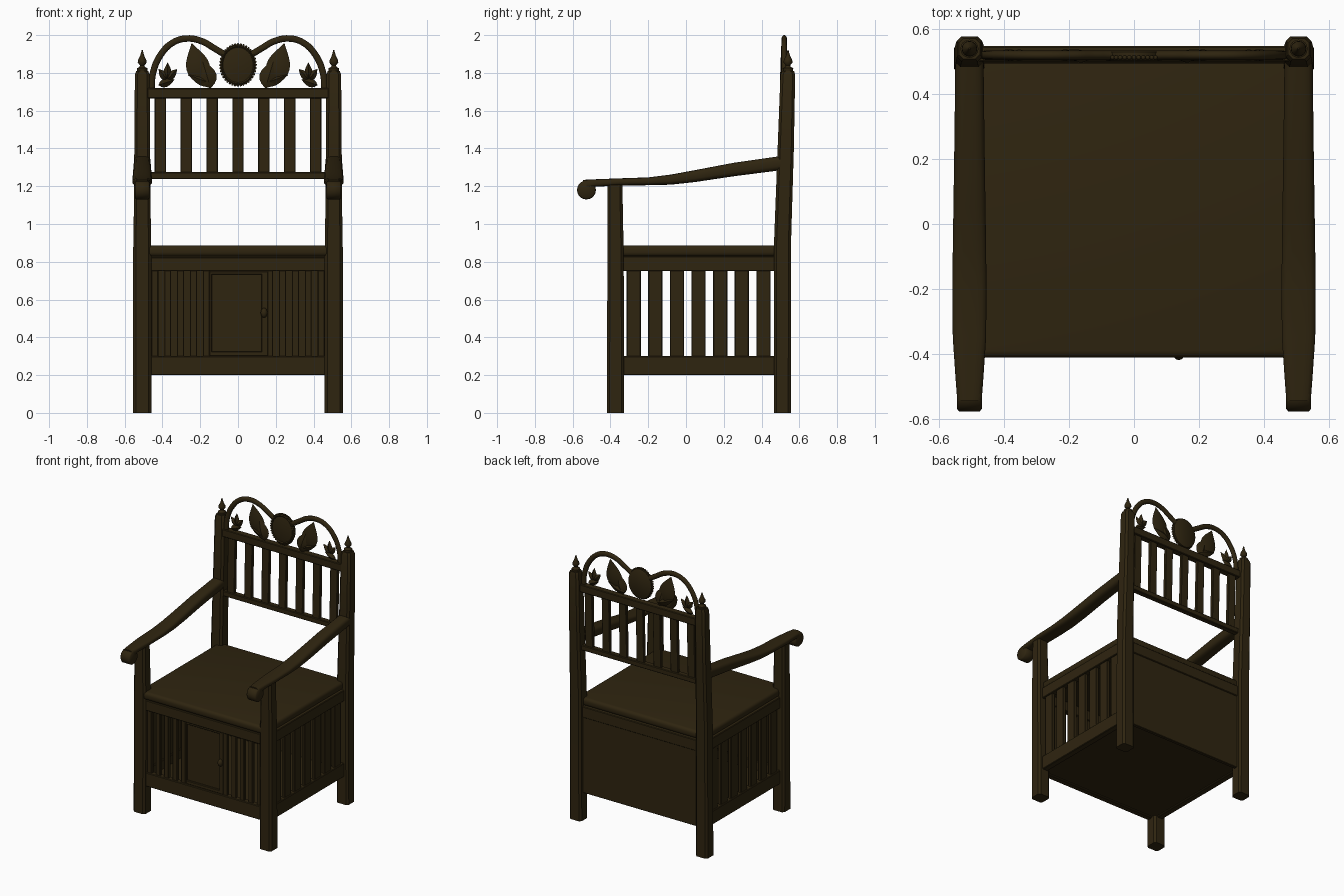
import bpy, bmesh, math
from mathutils import Vector

if "Cube" in bpy.data.objects:
    bpy.data.objects.remove(bpy.data.objects["Cube"])

wood = bpy.data.materials.new("dark brown wood")
wood.diffuse_color = (0.028, 0.018, 0.005, 1)
wood.use_nodes = True
wood.node_tree.nodes["Principled BSDF"].inputs["Base Color"].default_value = wood.diffuse_color


def finish(name, bm, bevel=0.0, segs=2, angle=35):
    bmesh.ops.recalc_face_normals(bm, faces=bm.faces)
    if bevel:
        bmesh.ops.bevel(bm, geom=bm.edges[:], offset=bevel, segments=segs,
                        profile=0.5, affect='EDGES')
    me = bpy.data.meshes.new(name)
    bm.to_mesh(me)
    bm.free()
    me.materials.append(wood)
    me.shade_smooth()
    me.set_sharp_from_angle(angle=math.radians(angle))
    ob = bpy.data.objects.new(name, me)
    bpy.context.collection.objects.link(ob)
    return ob


def box(name, x0, x1, y0, y1, z0, z1, bevel=0.004, segs=1):
    bm = bmesh.new()
    bmesh.ops.create_cube(bm, size=1)
    for v in bm.verts:
        v.co = Vector(((x0 + x1) / 2 + v.co.x * (x1 - x0),
                       (y0 + y1) / 2 + v.co.y * (y1 - y0),
                       (z0 + z1) / 2 + v.co.z * (z1 - z0)))
    return finish(name, bm, bevel, segs)


def loft(name, rings, angle=35):
    bm = bmesh.new()
    vr = [[bm.verts.new(p) for p in r] for r in rings]
    n = len(vr[0])
    for a, b in zip(vr, vr[1:]):
        for i in range(n):
            bm.faces.new((a[i], a[(i + 1) % n], b[(i + 1) % n], b[i]))
    bm.faces.new(vr[0])
    bm.faces.new(vr[-1])
    return finish(name, bm, angle=angle)


def post_ring(cx, cy, z, hx, hy, c=0.014):
    pts = [(hx, hy - c), (hx - c, hy), (c - hx, hy), (-hx, hy - c),
           (-hx, c - hy), (c - hx, -hy), (hx - c, -hy), (hx, c - hy)]
    return [(cx + x, cy + y, z) for x, y in pts]


def round_ring(cx, cy, z, r, n=16):
    return [(cx + r * math.cos(2 * math.pi * i / n),
             cy + r * math.sin(2 * math.pi * i / n), z) for i in range(n)]


def leaf(name, base, tip, width, y=0.52, thick=0.018):
    # pointed leaf with a raised midrib
    b, t = Vector(base), Vector(tip)
    d = t - b
    side = Vector((-d.y, d.x)).normalized() * width / 2
    rings = []
    for i in range(11):
        u = i / 10
        w = max(0.03, math.sin(math.pi * u ** 0.75))
        p = b + d * u
        l, r = p + side * w, p - side * w
        rings.append([(l.x, y, l.y), (p.x, y - thick * w, p.y),
                      (r.x, y, r.y), (p.x, y + thick * w, p.y)])
    loft(name, rings)


def tube(name, pts, r, y=0.52, depth=0.8):
    # flattened rail following a smooth path in the xz plane
    cu = bpy.data.curves.new(name, 'CURVE')
    cu.dimensions = '3D'
    cu.bevel_depth = r
    cu.bevel_resolution = 3
    cu.resolution_u = 6
    cu.use_fill_caps = True
    cu.materials.append(wood)
    sp = cu.splines.new('BEZIER')
    sp.bezier_points.add(len(pts) - 1)
    for bp, (x, z) in zip(sp.bezier_points, pts):
        bp.co = (x, 0, z)
        bp.handle_left_type = bp.handle_right_type = 'AUTO'
    ob = bpy.data.objects.new(name, cu)
    ob.location.y = y
    ob.scale.y = depth
    bpy.context.collection.objects.link(ob)


# parts repeated on both sides
for s, side in ((-1, "left"), (1, "right")):
    X = s * 0.507
    # legs and leaning back posts
    loft(side + "_front_leg", [post_ring(X, -0.373, 0, 0.048, 0.046),
                               post_ring(X, -0.373, 0.85, 0.048, 0.043),
                               post_ring(X, -0.376, 1.22, 0.042, 0.039)])
    loft(side + "_back_post", [post_ring(X, 0.510, 0, 0.048, 0.045),
                               post_ring(X, 0.511, 0.9, 0.046, 0.045),
                               post_ring(X, 0.528, 1.4, 0.042, 0.043),
                               post_ring(X, 0.539, 1.79, 0.039, 0.039),
                               post_ring(X, 0.540, 1.81, 0.032, 0.032)])
    # turned finial
    prof = [(0.026, 1.805), (0.028, 1.825), (0.014, 1.832), (0.012, 1.84),
            (0.024, 1.855), (0.022, 1.868), (0.011, 1.89), (0.003, 1.92)]
    loft(side + "_finial", [round_ring(X, 0.54, z, r) for r, z in prof], 50)
    # curved arm: y, z centre, half height, half width
    st = [(-0.545, 1.206, 0.028, 0.038), (-0.48, 1.217, 0.02, 0.043),
          (-0.35, 1.223, 0.019, 0.052), (-0.2, 1.226, 0.021, 0.053),
          (-0.08, 1.235, 0.027, 0.052), (0.05, 1.254, 0.032, 0.05),
          (0.25, 1.288, 0.036, 0.047), (0.5, 1.322, 0.038, 0.044)]
    rings = []
    for y, z, h, w in st:
        ring = []
        for i in range(16):
            a = 2 * math.pi * (i + 0.5) / 16
            c, q = math.cos(a), math.sin(a)
            ring.append((X + w * math.copysign(abs(c) ** 0.6, c), y,
                         z + h * math.copysign(abs(q) ** 0.6, q)))
        rings.append(ring)
    loft(side + "_arm", rings, 50)
    # scroll at the arm front
    scroll = []
    for dx, r in ((-0.039, 0.042), (-0.032, 0.05), (0.032, 0.05), (0.039, 0.042)):
        scroll.append([(X + dx, -0.527 + r * math.cos(i * math.pi / 10),
                        1.18 + r * math.sin(i * math.pi / 10)) for i in range(20)])
    loft(side + "_arm_scroll", scroll, 50)
    # side rails and slats
    xa, xb = sorted((s * 0.48, s * 0.525))
    box(side + "_lower_rail", xa, xb, -0.36, 0.5, 0.2, 0.3)
    box(side + "_upper_rail", xa, xb, -0.36, 0.5, 0.75, 0.83)
    xa, xb = sorted((s * 0.49, s * 0.515))
    for i in range(7):
        y = -0.277 + i * 0.1145
        box(side + "_side_slat", xa, xb, y - 0.038, y + 0.038, 0.29, 0.76)
    # front slats beside the door
    for i in range(5):
        x = s * (0.44 - i * 0.068)
        box("front_slat", x - 0.018, x + 0.018, -0.39, -0.365, 0.29, 0.76, 0.003)
    # carved leaves, flower and stem
    leaf(side + "_large_leaf", (s * 0.19, 1.75), (s * 0.245, 1.955), 0.125)
    leaf(side + "_inner_leaf", (s * 0.145, 1.72), (s * 0.19, 1.87), 0.1, 0.515)
    leaf(side + "_low_leaf", (s * 0.13, 1.74), (s * 0.265, 1.79), 0.06)
    for tip in ((0.372, 1.855), (0.42, 1.82), (0.322, 1.82)):
        leaf(side + "_flower_petal", (s * 0.375, 1.765), (s * tip[0], tip[1]), 0.042)
    leaf(side + "_flower_base", (s * 0.42, 1.735), (s * 0.335, 1.765), 0.045)

# cabinet body
box("seat", -0.515, 0.515, -0.412, 0.52, 0.828, 0.886, 0.022, 4)
box("front_lower_rail", -0.48, 0.48, -0.402, -0.36, 0.2, 0.3)
box("front_upper_rail", -0.48, 0.48, -0.402, -0.36, 0.75, 0.825)
box("back_panel", -0.48, 0.48, 0.5, 0.525, 0.2, 0.8, 0.003)
box("back_upper_rail", -0.48, 0.48, 0.495, 0.532, 0.75, 0.83)
box("floor", -0.5, 0.5, -0.385, 0.515, 0.21, 0.235, 0.003)

# door with frame and knob
box("door_panel", -0.145, 0.15, -0.38, -0.365, 0.315, 0.74, 0.002)
box("door_left_stile", -0.15, -0.138, -0.395, -0.365, 0.3, 0.75, 0.003)
box("door_right_stile", 0.125, 0.158, -0.395, -0.365, 0.3, 0.75, 0.003)
box("door_top_edge", -0.145, 0.15, -0.393, -0.365, 0.733, 0.75, 0.003)
box("door_bottom_edge", -0.145, 0.15, -0.393, -0.365, 0.3, 0.325, 0.003)
bm = bmesh.new()
bmesh.ops.create_uvsphere(bm, u_segments=16, v_segments=10, radius=1)
for v in bm.verts:
    v.co = Vector((0.138 + v.co.x * 0.018, -0.4 + v.co.y * 0.019, 0.53 + v.co.z * 0.026))
finish("door_knob", bm)

# backrest rails and slats
box("backrest_lower_rail", -0.48, 0.48, 0.495, 0.535, 1.238, 1.275)
box("backrest_upper_rail", -0.48, 0.48, 0.5, 0.548, 1.665, 1.72)
for i in range(7):
    x = (i - 3) * 0.137
    loft("backrest_slat", [post_ring(x, 0.514, 1.26, 0.03, 0.012, 0.003),
                           post_ring(x, 0.525, 1.68, 0.03, 0.012, 0.003)])

# double-arched crest rail
half = [(0.458, 1.72), (0.45, 1.80), (0.41, 1.895), (0.345, 1.96), (0.27, 1.982),
        (0.19, 1.967), (0.125, 1.93), (0.06, 1.895)]
tube("crest_rail", [(-x, z) for x, z in half] + [(0, 1.885)] + half[::-1], 0.018)

# oval medallion with beaded rim
med = []
for y, k in ((0.535, 0.9), (0.53, 0.97), (0.51, 0.97), (0.503, 0.9), (0.508, 0.84), (0.503, 0.6), (0.5, 0.1)):
    med.append([(0.095 * k * math.cos(i * math.pi / 20), y,
                 1.842 + 0.11 * k * math.sin(i * math.pi / 20)) for i in range(40)])
loft("medallion", med, 40)
bm = bmesh.new()
for i in range(40):
    a = i * math.pi / 20
    g = bmesh.ops.create_icosphere(bm, subdivisions=1, radius=0.008)
    bmesh.ops.translate(bm, verts=g["verts"],
                        vec=(0.093 * math.cos(a), 0.513, 1.842 + 0.108 * math.sin(a)))
finish("medallion_beads", bm, angle=60)
